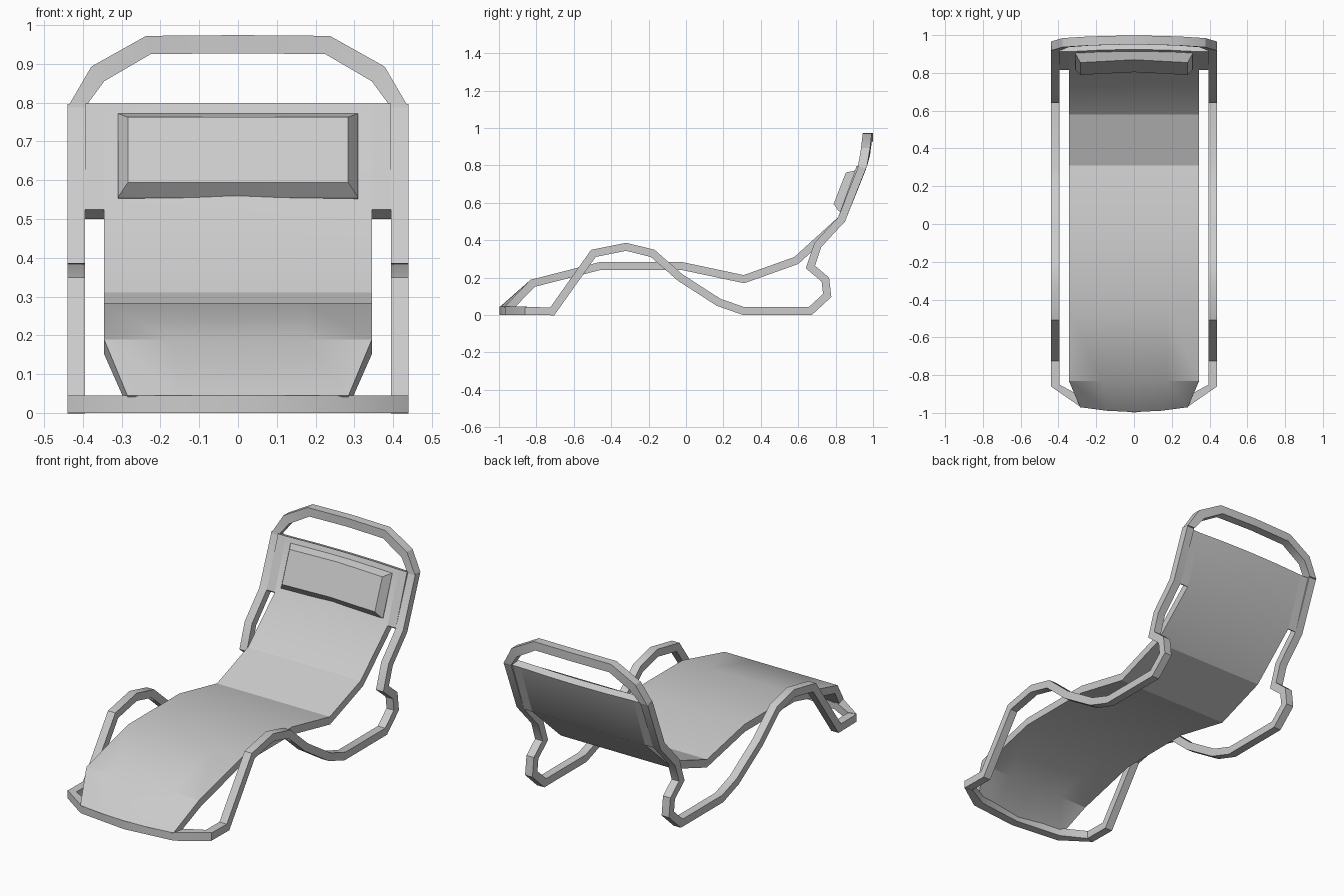
import bpy, bmesh, math
from mathutils import Vector

cube = bpy.data.objects.get("Cube")
if cube:
    bpy.data.objects.remove(cube, do_unlink=True)

grey = bpy.data.materials.new("light_grey")
grey.use_nodes = True
grey.diffuse_color = (0.6, 0.6, 0.6, 1)
grey.node_tree.nodes["Principled BSDF"].inputs["Base Color"].default_value = (0.6, 0.6, 0.6, 1)


def loft(name, rings):
    """Skin equal closed rings of points and cap both ends."""
    bm = bmesh.new()
    rows = [[bm.verts.new(p) for p in ring] for ring in rings]
    n = len(rows[0])
    for a, b in zip(rows, rows[1:]):
        for i in range(n):
            j = (i + 1) % n
            bm.faces.new((a[i], a[j], b[j], b[i]))
    bm.faces.new(rows[0])
    bm.faces.new(rows[-1])
    bmesh.ops.recalc_face_normals(bm, faces=bm.faces)
    mesh = bpy.data.meshes.new(name)
    bm.to_mesh(mesh)
    bm.free()
    mesh.materials.append(grey)
    obj = bpy.data.objects.new(name, mesh)
    bpy.context.collection.objects.link(obj)
    bpy.ops.object.select_all(action='DESELECT')
    obj.select_set(True)
    bpy.context.view_layer.objects.active = obj
    bpy.ops.object.shade_smooth_by_angle(angle=math.radians(30))
    return obj


def ribbon(path, thickness):
    """Mitred lower and upper points on both sides of a (y, z) path."""
    pts = [Vector(p) for p in path]
    out = []
    for i, p in enumerate(pts):
        dirs = []
        if i > 0:
            dirs.append((p - pts[i - 1]).normalized())
        if i < len(pts) - 1:
            dirs.append((pts[i + 1] - p).normalized())
        t = sum(dirs, Vector((0, 0))).normalized()
        normal = Vector((-t.y, t.x))
        off = normal * (thickness / 2 / t.dot(dirs[0]))
        out.append((p - off, p + off))
    return out


def sheet_ring(pair, xs, bow=0):
    """Cross-section of a sheet; bow shifts the middle along y."""
    half = max(abs(x) for x in xs)
    shift = lambda x: bow * (1 - (x / half) ** 2)
    lo, hi = pair
    return ([(x, lo.x + shift(x), lo.y) for x in xs]
            + [(x, hi.x + shift(x), hi.y) for x in reversed(xs)])


def columns(w):
    return [-w, -w / 2, 0, w / 2, w]


INNER, OUTER, SEAT_W = 0.395, 0.44, 0.345

# Reclining sheet: seat and back share one path
lounge = ribbon([(-.955, .03), (-.82, .17), (-.46, .262), (-.02, .262), (.31, .192),
                 (.59, .292), (.832, .512), (.932, .79)], 0.042)
seat_rings = [sheet_ring(lounge[0], columns(.285), -.025)]
seat_rings += [sheet_ring(p, columns(SEAT_W)) for p in lounge[1:6]]
loft("seat", seat_rings)
loft("back", [sheet_ring(p, columns(SEAT_W), b)
              for p, b in zip(lounge[5:], (0, 0, .012))])

# Side rails, from the foot bar to the head loop
rail = ribbon([(-.86, .022), (-.715, .02), (-.495, .33), (-.32, .365), (-.178, .33),
               (-.03, .2), (.175, .068), (.307, .022), (.665, .022), (.755, .105),
               (.745, .19), (.665, .257), (.705, .375), (.832, .512), (.942, .79),
               (.962, .89)], 0.042)[:-1]
for side, s in (("left", 1), ("right", -1)):
    loft(side + "_rail", [sheet_ring(p, (s * INNER, s * OUTER)) for p in rail])
    loft(side + "_back_wing", [sheet_ring(p, (s * SEAT_W, s * INNER)) for p in lounge[6:]])

# Head loop: outer (x, z), inner (x, z), centre y
half_loop = [((.44, .787), (.395, .787), .942), ((.378, .893), (.345, .855), .96),
             ((.237, .972), (.225, .925), .969), ((0, .974), (0, .927), .975)]
stations = [(o, i, y, 1) for o, i, y in half_loop]
stations += [(o, i, y, -1) for o, i, y in half_loop[-2::-1]]
loft("head_loop", [[(s * o[0], y - .024, o[1]), (s * o[0], y + .024, o[1]),
                    (s * i[0], y + .024, i[1]), (s * i[0], y - .024, i[1])]
                   for o, i, y, s in stations])

# Foot bar: outer (x, y), inner (x, y)
half_bar = [((.44, -.86), (.395, -.85)), ((.285, -.967), (.265, -.92)), ((0, -.998), (0, -.95))]
stations = [(o, i, 1) for o, i in half_bar] + [(o, i, -1) for o, i in half_bar[-2::-1]]
loft("foot_bar", [[(s * o[0], o[1], 0), (s * o[0], o[1], .045),
                   (s * i[0], i[1], .045), (s * i[0], i[1], 0)]
                  for o, i, s in stations])

# Headrest pillow: slab with a chamfered front
base, along, out = Vector((.817, .555)), Vector((.362, .932)), Vector((-.932, .362))
pillow = []
for inset, depth in ((0, -.03), (0, 0), (.026, .04)):
    w = .31 - inset
    low = base + along * inset + out * depth
    high = base + along * (.233 - inset) + out * depth
    pillow.append(sheet_ring((low, high), (-w, 0, w), .015))
loft("headrest_pillow", pillow)
